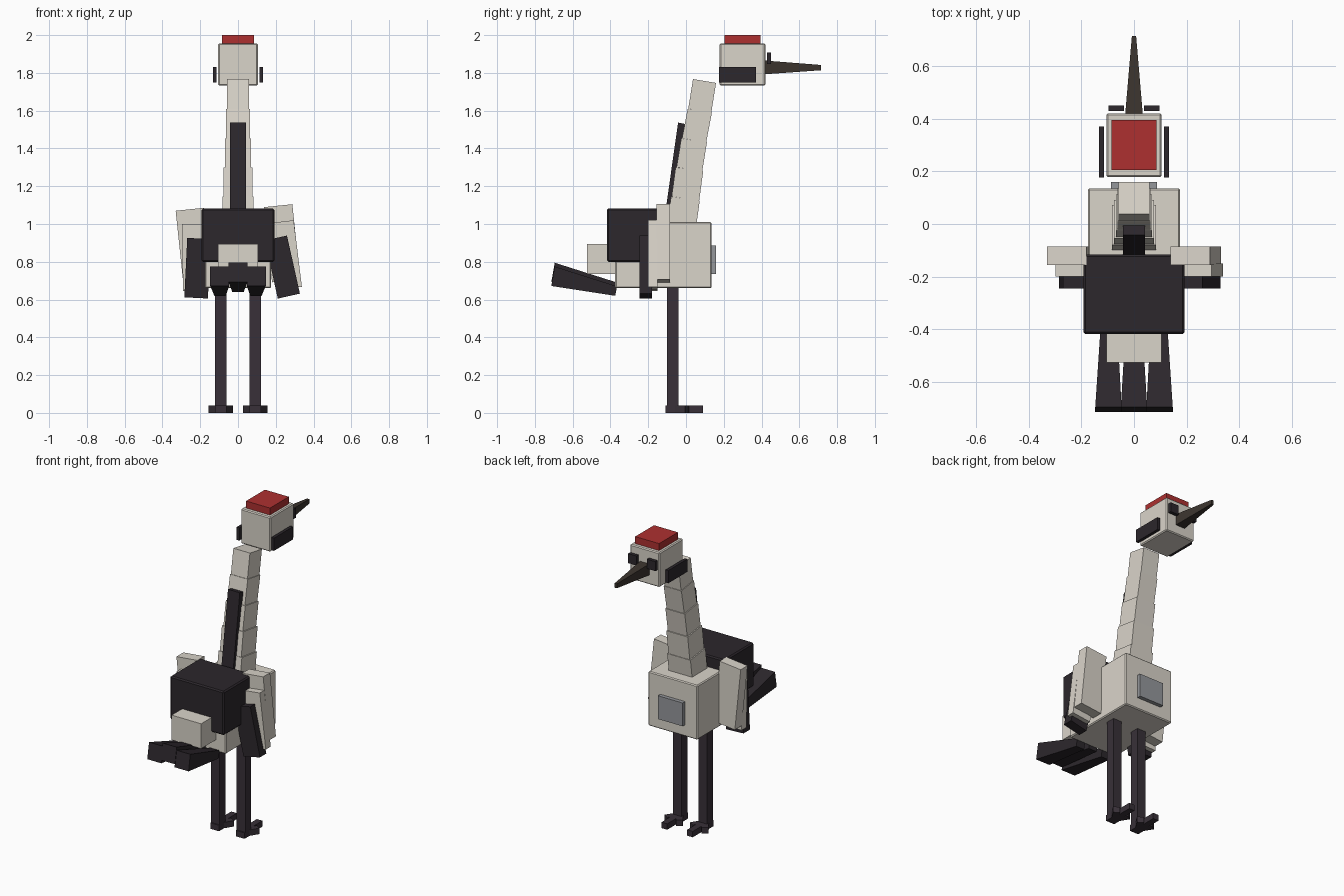
import bpy, bmesh
from math import radians, sin, cos
from mathutils import Matrix, Vector

if "Cube" in bpy.data.objects:
    bpy.data.objects.remove(bpy.data.objects["Cube"])


def material(name, rgb):
    m = bpy.data.materials.new(name)
    m.diffuse_color = (*rgb, 1)
    m.use_nodes = True
    m.node_tree.nodes["Principled BSDF"].inputs["Base Color"].default_value = m.diffuse_color
    return m


WHITE = material("off_white", (0.70, 0.66, 0.59))
BLACK = material("black", (0.025, 0.02, 0.025))
DARK = material("leg_dark", (0.04, 0.03, 0.04))
RED = material("red", (0.42, 0.03, 0.03))
BILL = material("bill_brown", (0.045, 0.035, 0.028))
GREY = material("plate_grey", (0.30, 0.31, 0.33))


def finish(name, bm, mat):
    bmesh.ops.recalc_face_normals(bm, faces=bm.faces[:])
    me = bpy.data.meshes.new(name)
    bm.to_mesh(me)
    bm.free()
    me.materials.append(mat)
    ob = bpy.data.objects.new(name, me)
    bpy.context.collection.objects.link(ob)
    return ob


def box(name, x, y, z, mat, bevel=0):
    """Box from (min, max) ranges."""
    bm = bmesh.new()
    bmesh.ops.create_cube(bm, size=1)
    for v in bm.verts:
        v.co = [(r[0] + r[1]) / 2 + c * (r[1] - r[0]) for r, c in zip((x, y, z), v.co)]
    ob = finish(name, bm, mat)
    if bevel:
        mod = ob.modifiers.new("bevel", 'BEVEL')
        mod.width, mod.segments = bevel, 1
    return ob


def wedge(name, side, mat, x0=0.0, x1=None):
    """Four side-view points (y, z, half width), widened about x0 (start) and x1 (end)."""
    x1 = x0 if x1 is None else x1
    xs = (x0, x0, x1, x1)
    bm = bmesh.new()
    a = [bm.verts.new((c - w, y, z)) for c, (y, z, w) in zip(xs, side)]
    b = [bm.verts.new((c + w, y, z)) for c, (y, z, w) in zip(xs, side)]
    bm.faces.new(a)
    bm.faces.new(b[::-1])
    for i in range(4):
        j = (i + 1) % 4
        bm.faces.new((a[i], b[i], b[j], a[j]))
    return finish(name, bm, mat)


# Body, dark back and rump
box("body", (-.175, .175), (-.375, .135), (.66, 1.01), WHITE, .006)
box("back_plumage", (-.192, .192), (-.418, -.115), (.80, 1.083), BLACK, .008)
box("rump", (-.105, .105), (-.525, -.36), (.735, .895), WHITE)
box("chest_plate", (-.088, .088), (.135, .16), (.735, .885), GREY)

# Tail feathers, flaring backwards
for i, n in ((-1, "left"), (0, "middle"), (1, "right")):
    up = .02 if i == 0 else 0
    wedge(f"tail_feather_{n}",
          [(-.375, .62 + up, .03), (-.365, .67 + up, .03),
           (-.695, .775 + up, .05), (-.713, .672 + up, .05)],
          BLACK, i * .095, i * .097)

# Neck: five tilted segments, narrowing upwards
levels = [(-.022, 1.0), (-.003, 1.135), (.018, 1.29), (.043, 1.443), (.073, 1.60), (.098, 1.757)]
widths = [.083, .076, .069, .063, .059]
depths = [.076, .073, .068, .064, .061]
for k in range(5):
    (y0, z0), (y1, z1) = levels[k], levels[k + 1]
    d, w, t = depths[k], widths[k], .01
    wedge(f"neck_segment_{k + 1}",
          [(y0 - d, z0 + t, w), (y0 + d, z0 - t, w), (y1 + d, z1 - t, w), (y1 - d, z1 + t, w)], WHITE)
wedge("neck_stripe", [(-.118, 1.0, .042), (-.07, .995, .042), (-.006, 1.53, .042), (-.042, 1.537, .042)], BLACK)

# Head, crown, cheeks, eyes and bill
box("head", (-.105, .105), (.178, .42), (1.732, 1.955), WHITE, .006)
box("crown", (-.085, .085), (.204, .395), (1.95, 2.0), RED)
for s, n in ((-1, "left"), (1, "right")):
    box(f"cheek_{n}", sorted((s * .114, s * .133)), (.176, .37), (1.748, 1.83), BLACK)
    box(f"eye_{n}", sorted((s * .037, s * .097)), (.428, .45), (1.847, 1.908), BLACK)
wedge("bill", [(.42, 1.793, .033), (.42, 1.865, .033), (.714, 1.842, .008), (.714, 1.814, .008)], BILL)

# Wing plates: name, centre x, z, width, height, y range, lean, material
wing = [
    ("right_upper", .234, .898, .15, .40, (-.155, -.085), 6, WHITE),
    ("right_middle", .252, .836, .13, .355, (-.20, -.15), 7, WHITE),
    ("right_tip", .235, .772, .12, .315, (-.245, -.18), 12.6, BLACK),
    ("left_upper", -.2345, .879, .15, .40, (-.155, -.085), 6, WHITE),
    ("left_middle", -.229, .823, .13, .355, (-.20, -.15), 1, WHITE),
    ("left_tip", -.214, .766, .125, .315, (-.245, -.18), -2.8, BLACK),
]
for n, cx, cz, w, h, y, lean, mat in wing:
    ob = box(f"wing_{n}", (-w / 2, w / 2), y, (-h / 2, h / 2), mat)
    ob.data.transform(Matrix.Translation((cx, 0, cz)) @ Matrix.Rotation(radians(-lean), 4, 'Y'))

# Legs and three-toed feet
for s, n in ((-1, "left"), (1, "right")):
    cx = s * .091
    box(f"leg_{n}", (cx - .031, cx + .031), (-.1, -.04), (.02, .68), DARK)
    box(f"heel_{n}", (cx - .031, cx + .031), (-.108, -.03), (0, .038), DARK)
    for k, a in enumerate((-32, 0, 32)):
        length = .16 if a == 0 else .09
        ob = box(f"toe_{n}_{k + 1}", (-.02, .02), (-.02, length), (0, .038), DARK)
        ob.data.transform(Matrix.Translation((cx, -.07, 0)) @ Matrix.Rotation(radians(a), 4, 'Z'))
